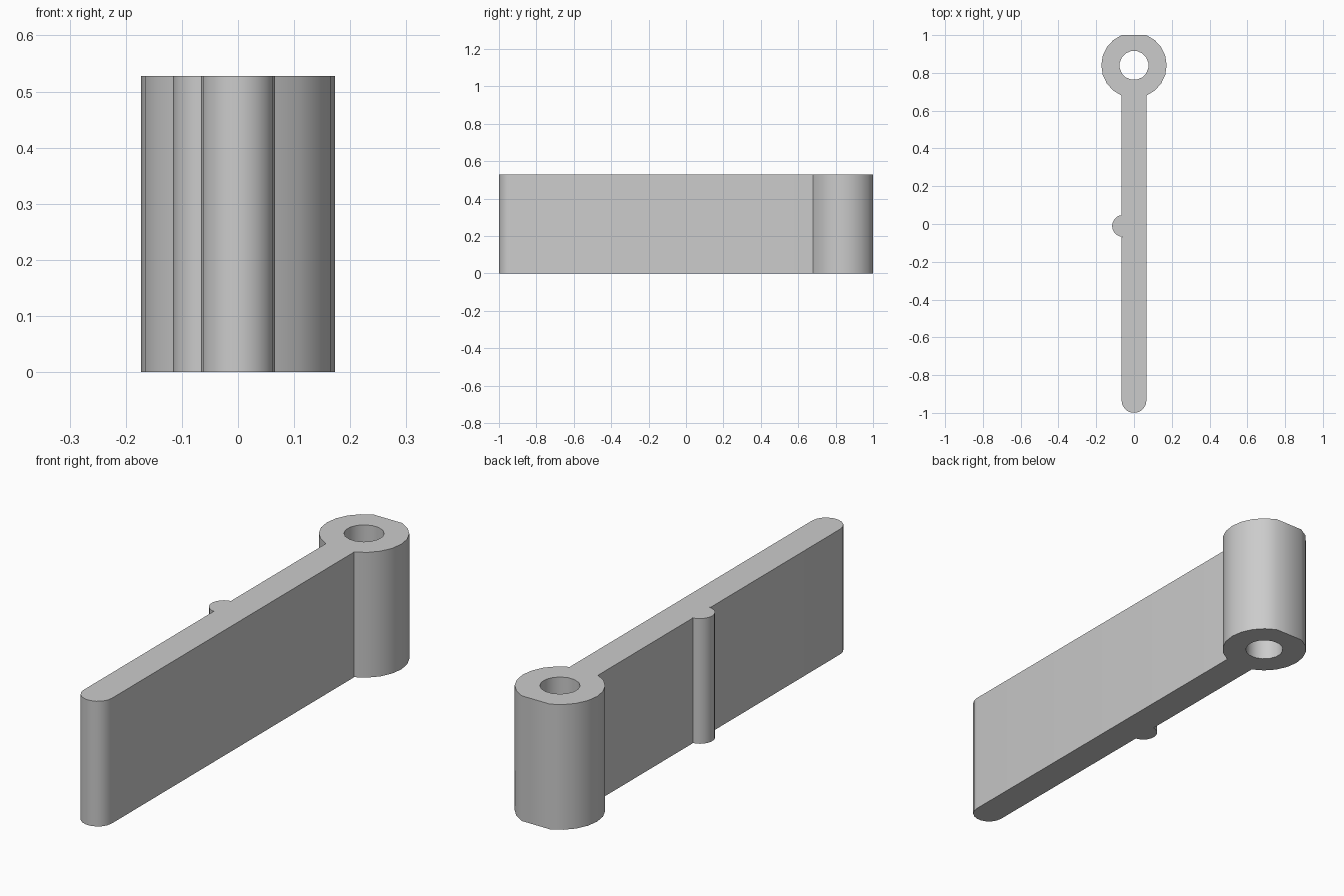
import bpy
import bmesh
from math import radians, cos, sin
from mathutils import Vector

cube = bpy.data.objects.get("Cube")
if cube:
    bpy.data.objects.remove(cube, do_unlink=True)

HEIGHT = 0.528
HALF = 0.066         # half thickness of the arm
RING_Y = 0.84
RING_R = 0.173


def arc(cx, cy, r, start, end, steps):
    """Points along an arc, both ends included; angles in degrees."""
    angles = [radians(start + (end - start) * i / steps) for i in range(steps + 1)]
    return [(cx + r * cos(a), cy + r * sin(a)) for a in angles]


# Outer outline, anticlockwise: rounded tip, eye with flattened back, side rib
outline = arc(0, -1 + HALF, HALF, 180, 360, 9)
outline += arc(0, RING_Y, RING_R, -67.6, 67.6, 8)
outline += arc(0, RING_Y, RING_R, 112.4, 247.6, 8)
outline += [(-HALF, 0.047)]
outline += arc(-0.058, -0.01, 0.058, 90, 270, 10)
outline += [(-HALF, -0.068)]

# Pin hole through the eye
hole = arc(0, RING_Y, 0.077, 11.25, 348.75, 15)

# Fill the profile around the hole and extrude it upward
bm = bmesh.new()
edges = []
for loop in (outline, hole):
    verts = [bm.verts.new((x, y, 0)) for x, y in loop]
    edges += [bm.edges.new((v, verts[i - 1])) for i, v in enumerate(verts)]
bmesh.ops.triangle_fill(bm, edges=edges, use_beauty=True, normal=Vector((0, 0, 1)))
result = bmesh.ops.extrude_face_region(bm, geom=bm.faces[:], use_keep_orig=True)
top = [g for g in result["geom"] if isinstance(g, bmesh.types.BMVert)]
bmesh.ops.translate(bm, verts=top, vec=(0, 0, HEIGHT))
bmesh.ops.recalc_face_normals(bm, faces=bm.faces[:])

mesh = bpy.data.meshes.new("lever_arm")
bm.to_mesh(mesh)
bm.free()
arm = bpy.data.objects.new("lever_arm", mesh)
bpy.context.collection.objects.link(arm)

# Plain grey material
grey = bpy.data.materials.new("light_grey")
grey.use_nodes = True
colour = (0.6, 0.6, 0.6, 1)
grey.diffuse_color = colour
grey.node_tree.nodes["Principled BSDF"].inputs["Base Color"].default_value = colour
mesh.materials.append(grey)

# Smooth round walls, sharp rims and corners
bpy.ops.object.select_all(action="DESELECT")
arm.select_set(True)
bpy.context.view_layer.objects.active = arm
bpy.ops.object.shade_smooth_by_angle(angle=radians(35))
